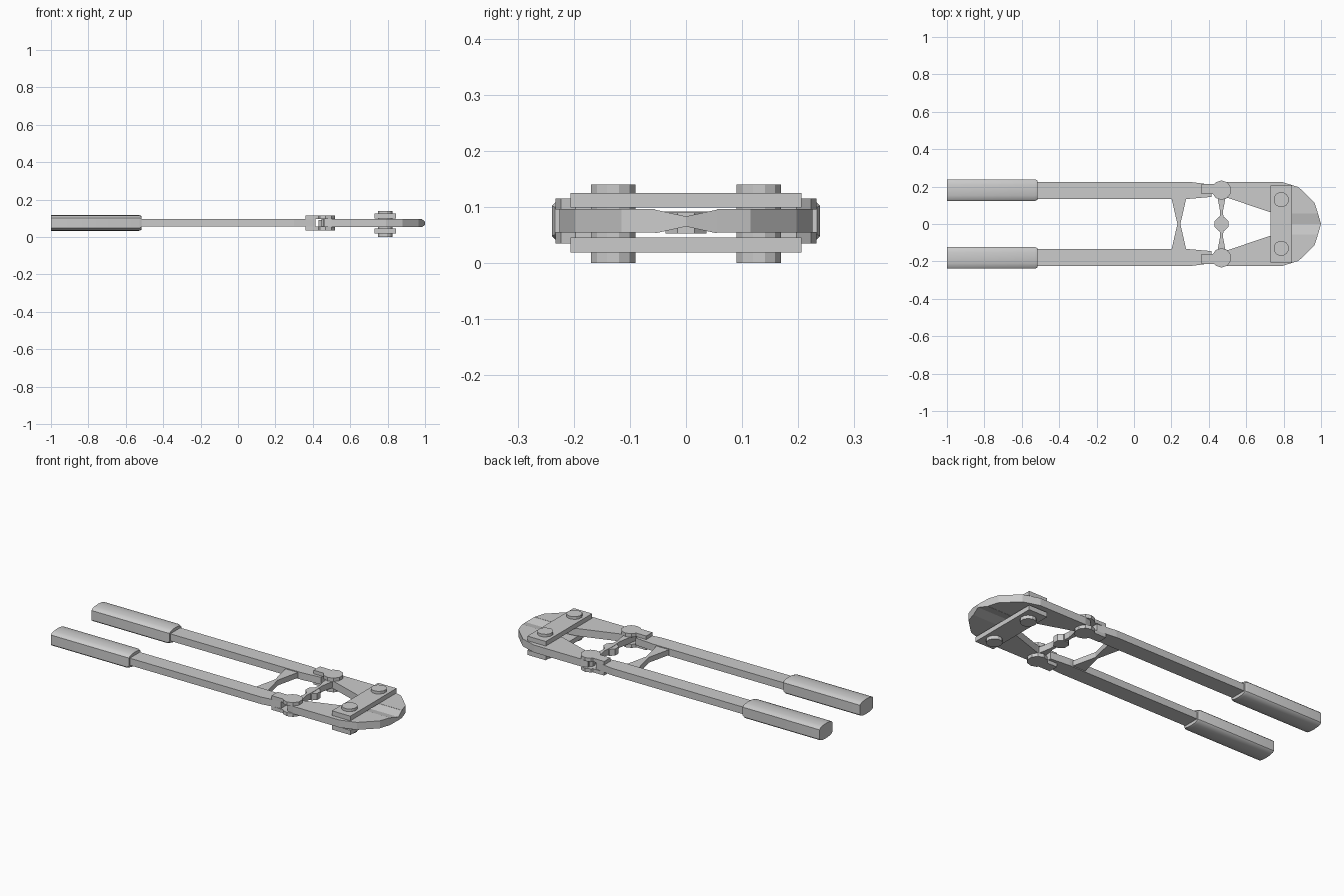
import bpy, bmesh, math

if "Cube" in bpy.data.objects:
    bpy.data.objects.remove(bpy.data.objects["Cube"])

MID = 0.075  # height of the tool's mid plane


def finish(name, bm, mirror=True, smooth=False):
    bmesh.ops.recalc_face_normals(bm, faces=bm.faces)
    me = bpy.data.meshes.new(name)
    bm.to_mesh(me)
    bm.free()
    ob = bpy.data.objects.new(name, me)
    bpy.context.collection.objects.link(ob)
    if mirror:
        m = ob.modifiers.new("mirror", 'MIRROR')
        m.use_axis = (False, True, False)
        m.use_mirror_merge = False
    if smooth:
        bpy.context.view_layer.objects.active = ob
        ob.select_set(True)
        bpy.ops.object.shade_smooth_by_angle(angle=math.radians(35))
        ob.select_set(False)
    return ob


def loft(name, rings, **kw):
    """Skin a list of closed rings and cap both ends."""
    bm = bmesh.new()
    vs = [[bm.verts.new(p) for p in r] for r in rings]
    n = len(rings[0])
    for a, b in zip(vs, vs[1:]):
        for i in range(n):
            j = (i + 1) % n
            bm.faces.new((a[i], a[j], b[j], b[i]))
    bm.faces.new(vs[0])
    bm.faces.new(vs[-1])
    return finish(name, bm, **kw)


def plate(name, pts, z0, z1, **kw):
    return loft(name, [[(x, y, z) for x, y in pts] for z in (z0, z1)], **kw)


def circle(cx, cy, r, n):
    return [(cx + r * math.cos(2 * math.pi * (i + .5) / n),
             cy + r * math.sin(2 * math.pi * (i + .5) / n)) for i in range(n)]


# grips: flat sides with arched top and bottom, chamfered front end
def grip_ring(x, k):
    arc = [math.radians(a) for a in range(0, 181, 30)]
    top = [(0.058 * math.cos(a), 0.027 + 0.015 * math.sin(a)) for a in arc]
    sec = top + [(-y, -z) for y, z in top]
    return [(x, 0.181 + y * k, MID + z * k) for y, z in sec]


loft("grip", [grip_ring(-1, 1), grip_ring(-0.53, 1), grip_ring(-0.517, 0.9)], smooth=True)

# handle bars
plate("handle_bar", [(-0.6, 0.135), (0.3, 0.135), (0.415, 0.145), (0.415, 0.21),
                     (0.3, 0.225), (-0.6, 0.225)], 0.055, 0.095)

# handle stops meeting in the middle
plate("handle_stop", [(0.2, 0.14), (0.232, 0.0), (0.248, 0.0), (0.28, 0.14)], 0.06, 0.09)

# clevis forks above and below the pivots
for label, z0, z1 in (("lower", 0.035, 0.055), ("upper", 0.095, 0.115)):
    plate("clevis_arm_" + label, [(0.36, 0.16), (0.42, 0.16), (0.46, 0.15), (0.46, 0.21),
                                  (0.42, 0.215), (0.36, 0.215)], z0, z1)
    plate("clevis_disc_" + label, circle(0.468, 0.181, 0.052, 10), z0, z1)

# pivot pins and the centre link
plate("pivot_pin", circle(0.475, 0.181, 0.03, 10), 0.04, 0.11)
plate("link_arm", [(0.456, 0.0), (0.46, 0.07), (0.447, 0.14), (0.447, 0.17), (0.489, 0.17),
                   (0.489, 0.14), (0.476, 0.07), (0.48, 0.0)], 0.058, 0.092)
plate("link_hub", circle(0.468, 0, 0.04, 8), 0.053, 0.09, mirror=False)

# jaws
plate("jaw", [(0.46, 0.15), (0.5, 0.14), (0.73, 0.063), (0.8, 0.055), (0.984, 0.055),
              (0.965, 0.115), (0.88, 0.197), (0.79, 0.225), (0.5, 0.225), (0.46, 0.215)],
      0.054, 0.096)

# tapered cutting edges
edge = [(0.8, 0.055, 0.021), (0.984, 0.055, 0.021), (1.0, 0, 0.009), (0.8, 0, 0.009)]
loft("cutting_edge", [[(x, y, MID - 0.001 + s * h) for x, y, h in edge] for s in (-1, 1)])

# side plates and bolts
for label, z0, z1 in (("lower", 0.019, 0.045), ("upper", 0.099, 0.125)):
    plate("side_plate_" + label, [(0.73, -0.206), (0.845, -0.206), (0.845, 0.206),
                                  (0.73, 0.206)], z0, z1, mirror=False)
plate("bolt", circle(0.787, 0.13, 0.041, 12), 0, 0.14)
